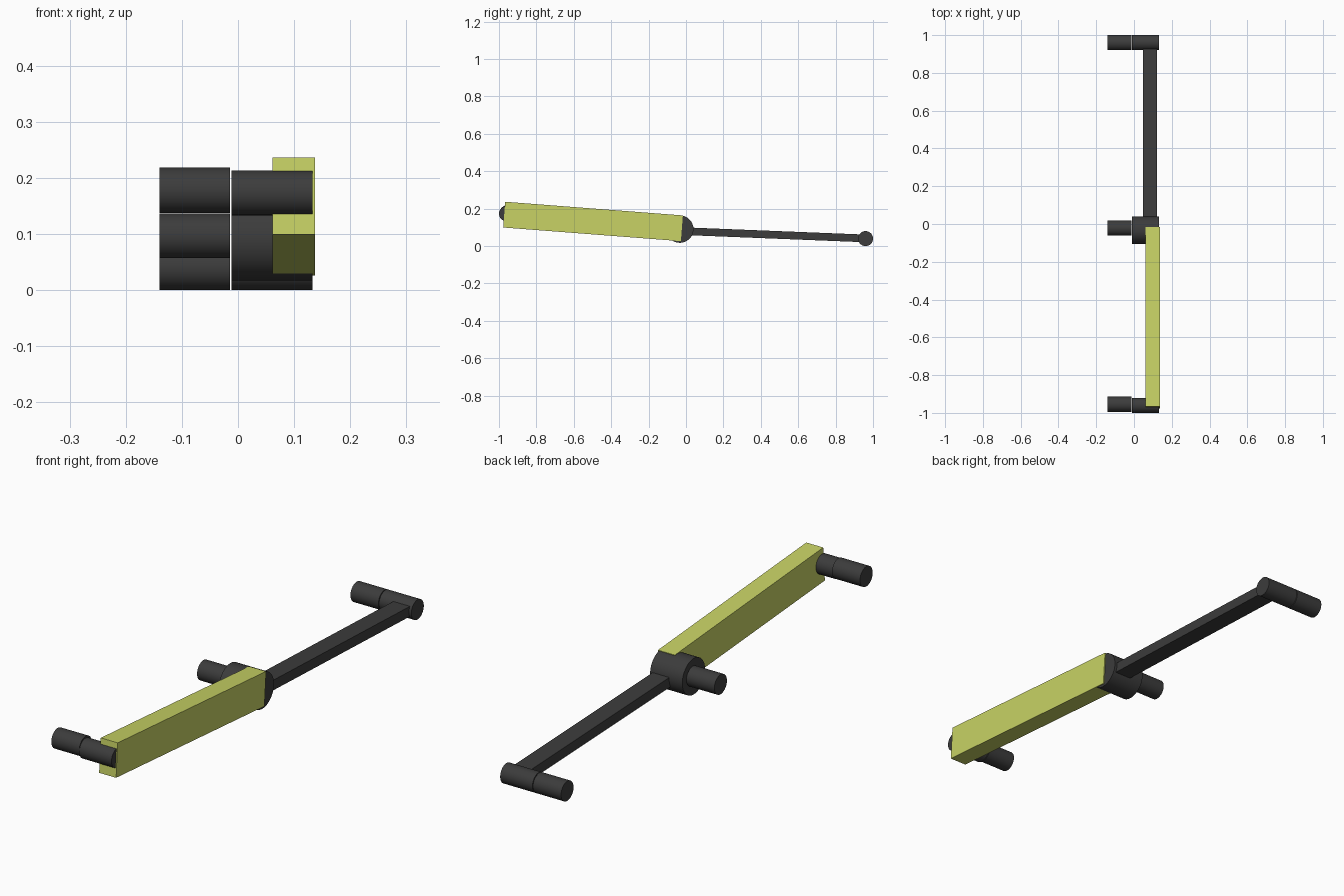
import bpy
from math import radians, atan2, hypot

if "Cube" in bpy.data.objects:
    bpy.data.objects.remove(bpy.data.objects["Cube"])


def material(name, color):
    m = bpy.data.materials.new(name)
    m.diffuse_color = color
    m.use_nodes = True
    m.node_tree.nodes["Principled BSDF"].inputs["Base Color"].default_value = m.diffuse_color
    return m


DARK = material("dark", (0.045, 0.045, 0.045, 1))
YELLOW = material("yellow", (0.58, 0.65, 0.13, 1))


def rod(name, x0, x1, y, z, r):
    """Cylinder lying along x."""
    bpy.ops.mesh.primitive_cylinder_add(vertices=64, radius=r, depth=x1 - x0,
                                        location=((x0 + x1) / 2, y, z),
                                        rotation=(0, radians(90), 0))
    ob = bpy.context.object
    ob.name = name
    ob.data.materials.append(DARK)
    bpy.ops.object.shade_smooth_by_angle(angle=radians(30))


def bar(name, x0, x1, a, b, height, mat):
    """Box whose centre line runs between (y, z) points a and b."""
    dy, dz = b[0] - a[0], b[1] - a[1]
    bpy.ops.mesh.primitive_cube_add(
        size=1, location=((x0 + x1) / 2, (a[0] + b[0]) / 2, (a[1] + b[1]) / 2),
        rotation=(atan2(dz, dy), 0, 0))
    ob = bpy.context.object
    ob.name = name
    ob.scale = (x1 - x0, hypot(dy, dz), height)
    bpy.ops.object.transform_apply(location=False, rotation=False, scale=True)
    ob.data.materials.append(mat)


# Joint sleeves and the pins that continue them, with a hairline gap between
for label, sleeve, pin in (
        ("front", (-0.960, 0.1735, 0.040), (-0.955, 0.178, 0.0405)),
        ("middle", (-0.033, 0.0905, 0.073), (-0.022, 0.097, 0.040)),
        ("rear", (0.960, 0.040, 0.040), (0.960, 0.040, 0.040))):
    rod(label + "_sleeve", -0.0115, 0.133, *sleeve)
    rod(label + "_pin", -0.14, -0.0145, *pin)

# Broad yellow link and thin dark link
bar("front_link", 0.0615, 0.1375, (-0.972, 0.168), (-0.022, 0.095), 0.138, YELLOW)
bar("rear_link", 0.0475, 0.122, (-0.02, 0.080), (0.955, 0.041), 0.041, DARK)
